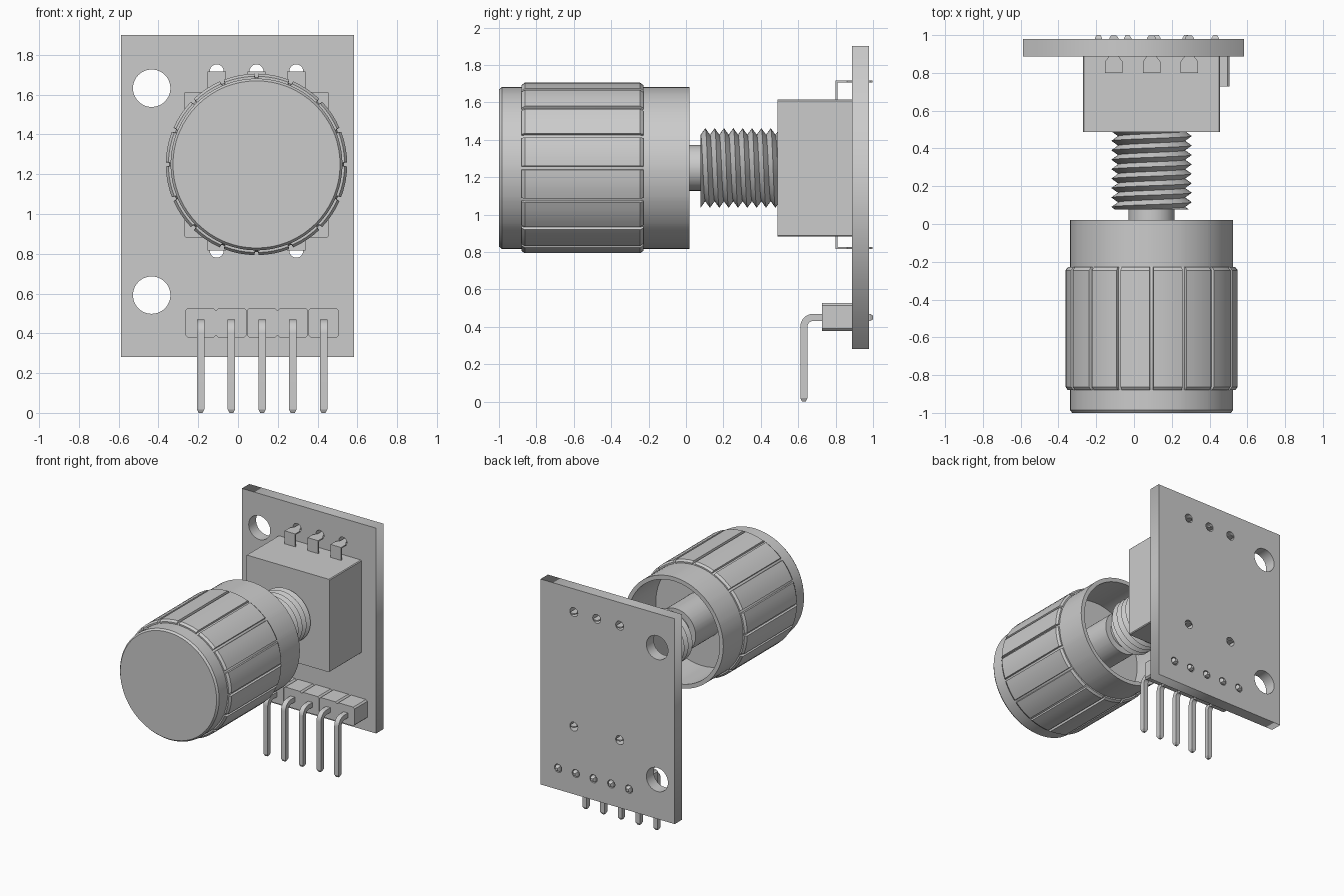
import bpy, bmesh, math
from mathutils import Vector

if "Cube" in bpy.data.objects:
    bpy.data.objects.remove(bpy.data.objects["Cube"])

CX, CZ = 0.093, 1.249          # knob axis
PIN_XS = [-0.188 + 0.1545 * i for i in range(5)]
TABS = [(-0.107, 1), (0.093, 1), (0.293, 1), (-0.107, -1), (0.293, -1)]


def finish(name, bm, smooth=None):
    bmesh.ops.recalc_face_normals(bm, faces=bm.faces)
    me = bpy.data.meshes.new(name)
    bm.to_mesh(me)
    bm.free()
    ob = bpy.data.objects.new(name, me)
    bpy.context.collection.objects.link(ob)
    if smooth:
        bpy.ops.object.select_all(action='DESELECT')
        ob.select_set(True)
        bpy.context.view_layer.objects.active = ob
        bpy.ops.object.shade_smooth_by_angle(angle=math.radians(smooth))
    return ob


def axis_point(r, y, a):
    return Vector((CX + r * math.sin(a), y, CZ + r * math.cos(a)))


def sweep(bm, x, path):
    """Rectangular bar along a (y, z, half width, half thickness) path."""
    pts = [Vector((p[0], p[1])) for p in path]
    rings = []
    for i, (y, z, hw, ht) in enumerate(path):
        d1 = (pts[i] - pts[i - 1]).normalized() if i else None
        d2 = (pts[i + 1] - pts[i]).normalized() if i < len(pts) - 1 else d1
        d1 = d1 or d2
        t = (d1 + d2).normalized()
        k = ht / max(t.dot(d1), 0.3)
        n = Vector((-t.y, t.x)) * k
        rings.append([bm.verts.new((x + s * hw, y + u * n.x, z + u * n.y))
                      for s, u in ((-1, -1), (1, -1), (1, 1), (-1, 1))])
    for a, b in zip(rings, rings[1:]):
        for j in range(4):
            bm.faces.new((a[j], a[(j + 1) % 4], b[(j + 1) % 4], b[j]))
    bm.faces.new(rings[0])
    bm.faces.new(rings[-1])


def bevelled_prism(bm, x0, x1, y0, y1, z0, z1, c):
    """Box extruded along y with its four long corners chamfered."""
    outline = [(x0 + c, z0), (x1 - c, z0), (x1, z0 + c), (x1, z1 - c),
               (x1 - c, z1), (x0 + c, z1), (x0, z1 - c), (x0, z0 + c)]
    f = bm.faces.new([bm.verts.new((x, y0, z)) for x, z in outline])
    ext = bmesh.ops.extrude_face_region(bm, geom=[f], use_keep_orig=True)
    moved = [v for v in ext['geom'] if isinstance(v, bmesh.types.BMVert)]
    bmesh.ops.translate(bm, vec=(0, y1 - y0, 0), verts=moved)


# Circuit board: filled outline with round holes
curve = bpy.data.curves.new("circuit_board", 'CURVE')
curve.dimensions, curve.fill_mode, curve.extrude = '2D', 'BOTH', 0.046


def outline(points):
    sp = curve.splines.new('POLY')
    sp.points.add(len(points) - 1)
    for p, (x, z) in zip(sp.points, points):
        p.co = (x, z, 0, 1)
    sp.use_cyclic_u = True


outline([(-0.587, 0.282), (0.583, 0.282), (0.583, 1.9), (-0.587, 1.9)])
holes = [(-0.434, 1.632, 0.094), (-0.434, 0.592, 0.094)]
holes += [(x, 1.717 if s > 0 else 0.815, 0.035) for x, s in TABS]
holes += [(x, 0.45, 0.032) for x in PIN_XS]
for hx, hz, r in holes:
    n = 48 if r > 0.05 else 24
    outline([(hx + r * math.cos(2 * math.pi * i / n),
              hz + r * math.sin(2 * math.pi * i / n)) for i in range(n)])
board = bpy.data.objects.new("circuit_board", curve)
bpy.context.collection.objects.link(board)
board.location.y = 0.933
board.rotation_euler.x = math.pi / 2
board.select_set(True)
bpy.context.view_layer.objects.active = board
bpy.ops.object.convert(target='MESH')

# Knob: hollow lathe with sixteen grooves in the grip, hub and shaft inside
profile = [(0.42, -1.0), (0.432, -0.985), (0.432, -0.88), (0.443, -0.88),
           (0.456, -0.862), (0.456, -0.245), (0.443, -0.228), (0.432, -0.228),
           (0.432, 0.02), (0.40, 0.02), (0.40, -0.33), (0.17, -0.33),
           (0.17, -0.01), (0.122, -0.01), (0.122, 0.09)]
angles = []
for i in range(16):
    for d, low in ((-1.4, 0), (-1.0, 1), (1.0, 1), (1.4, 0), (6.3, 0), (11.25, 0), (16.2, 0)):
        angles.append((math.radians(22.5 * i + d), low))
bm = bmesh.new()
rings = []
for r, y in profile:
    rings.append([bm.verts.new(axis_point(max(r - 0.016, 0.433) if low and r > 0.44 else r, y, a))
                  for a, low in angles])
n = len(angles)
for a, b in zip(rings, rings[1:]):
    for j in range(n):
        bm.faces.new((a[j], a[(j + 1) % n], b[(j + 1) % n], b[j]))
bm.faces.new(rings[0])
bm.faces.new(rings[-1])
finish("knob", bm, 25)

# Threaded bushing: helical ribbon of roots and crests, trimmed flat at both ends
bm = bmesh.new()
steps, pitch, y0, y1 = 40, 0.05, 0.078, 0.492
total = int((y1 - y0) / pitch + 4) * steps
helix = []
for i in range(total):
    a, y = 2 * math.pi * i / steps, y0 - 2 * pitch + pitch * i / steps
    helix.append((bm.verts.new(axis_point(0.178, y, a)),
                  bm.verts.new(axis_point(0.213, y + pitch / 2, a))))
for i in range(total - steps - 1):
    (r0, p0), (r1, p1) = helix[i], helix[i + 1]
    n0, n1 = helix[i + steps][0], helix[i + steps + 1][0]
    bm.faces.new((r0, r1, p1, p0))
    bm.faces.new((p0, p1, n1, n0))
for y, s in ((y0, -1), (y1, 1)):
    bmesh.ops.bisect_plane(bm, geom=bm.verts[:] + bm.edges[:] + bm.faces[:],
                           plane_co=(0, y, 0), plane_no=(0, s, 0), clear_outer=True)
bmesh.ops.holes_fill(bm, edges=[e for e in bm.edges if e.is_boundary], sides=0)
finish("threaded_bushing", bm, 30)

# Encoder body
bm = bmesh.new()
bevelled_prism(bm, -0.27, 0.456, 0.488, 0.887, 0.882, 1.614, 0.006)
finish("encoder_body", bm)

# Solder tabs, three above and two below the body
bm = bmesh.new()
for x, s in TABS:
    z_in, z_out = (1.59, 1.711) if s > 0 else (0.91, 0.821)
    sweep(bm, x, [(0.804, z_in, 0.046, 0.005), (0.804, z_out, 0.046, 0.005),
                  (0.86, z_out, 0.046, 0.005), (0.89, z_out, 0.024, 0.005),
                  (0.985, z_out, 0.024, 0.005), (0.998, z_out, 0.014, 0.005)])
finish("solder_tabs", bm)

# Header housing, one chamfered block per pin
bm = bmesh.new()
for x in PIN_XS:
    bevelled_prism(bm, x - 0.0765, x + 0.0765, 0.728, 0.887, 0.378, 0.527, 0.012)
finish("header_housing", bm)

# Bent header pins
bm = bmesh.new()
path = [(1.0, 0.45, 0.01, 0.01), (0.985, 0.45, 0.019, 0.019)]
for i in range(9):
    a = math.pi / 2 * (1 + i / 8)
    path.append((0.68 + 0.05 * math.cos(a), 0.40 + 0.05 * math.sin(a), 0.019, 0.019))
path += [(0.63, 0.018, 0.019, 0.019), (0.63, 0.0, 0.01, 0.01)]
for x in PIN_XS:
    sweep(bm, x, path)
finish("header_pins", bm, 25)
